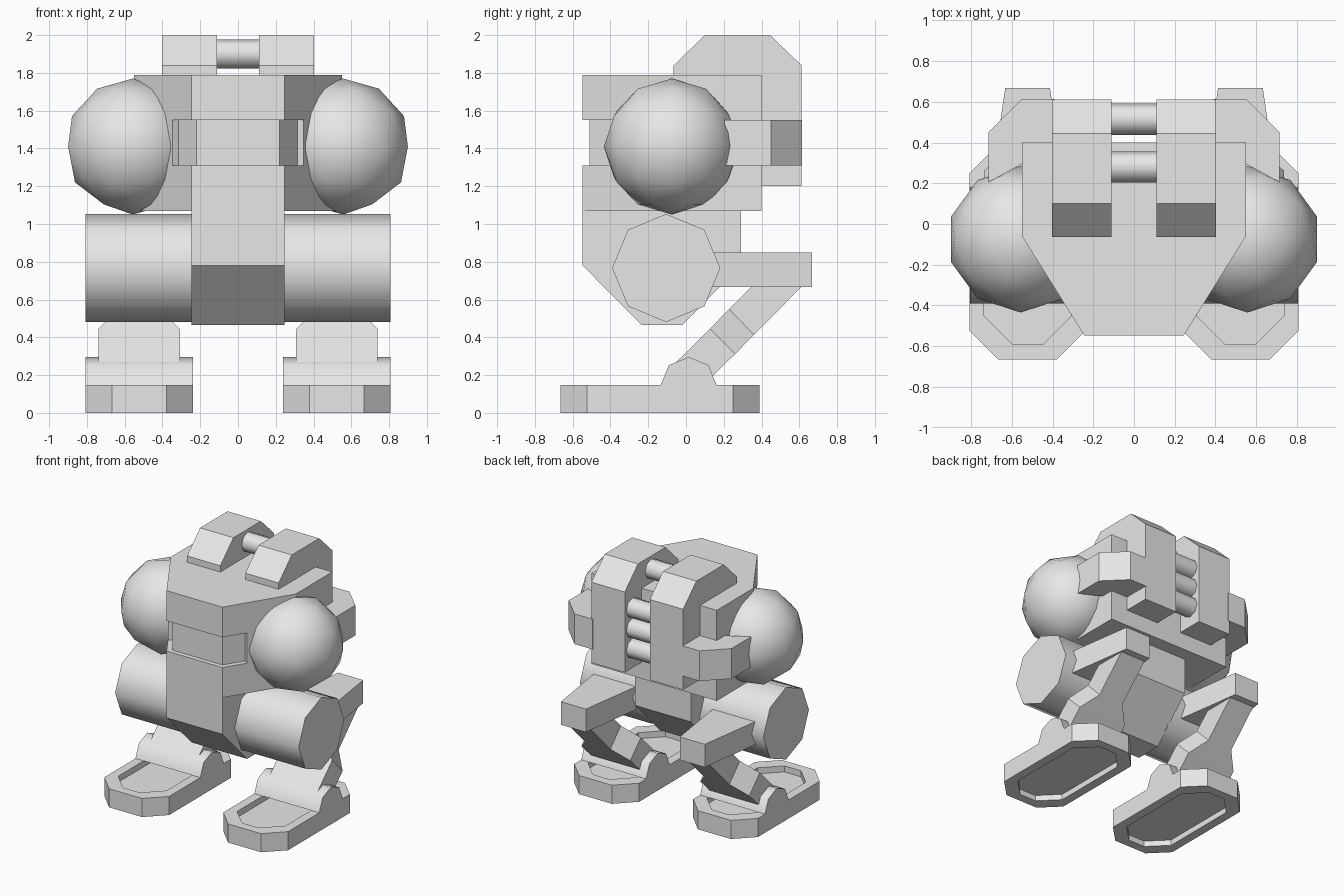
import bpy, bmesh, math
from mathutils import Matrix

if "Cube" in bpy.data.objects:
    bpy.data.objects.remove(bpy.data.objects["Cube"])

grey = bpy.data.materials.new("plain_grey")
grey.diffuse_color = (0.8, 0.8, 0.8, 1)
grey.use_nodes = True
grey.node_tree.nodes["Principled BSDF"].inputs["Base Color"].default_value = grey.diffuse_color
LEG_X = 0.523


def finish(name, bm, smooth=None, mirror=False):
    bmesh.ops.recalc_face_normals(bm, faces=bm.faces)
    me = bpy.data.meshes.new(name)
    bm.to_mesh(me)
    bm.free()
    me.materials.append(grey)
    if smooth:
        me.shade_smooth()
        me.set_sharp_from_angle(angle=math.radians(smooth))
    ob = bpy.data.objects.new(name, me)
    bpy.context.collection.objects.link(ob)
    if mirror:
        mod = ob.modifiers.new("mirror", 'MIRROR')
        mod.use_mirror_merge = False
    return ob


def loft(name, rings, **kw):
    """Skin a list of equal-length point rings and cap both ends."""
    bm = bmesh.new()
    vs = [[bm.verts.new(p) for p in r] for r in rings]
    n = len(vs[0])
    for a, b in zip(vs, vs[1:]):
        for i in range(n):
            j = (i + 1) % n
            bm.faces.new((a[i], a[j], b[j], b[i]))
    bm.faces.new(vs[0])
    bm.faces.new(vs[-1])
    return finish(name, bm, **kw)


def plan(name, pts, z0, z1, **kw):
    """Extrude an (x, y) outline upward."""
    return loft(name, [[(x, y, z) for x, y in pts] for z in (z0, z1)], **kw)


def side(name, pts, x0, x1, **kw):
    """Extrude a (y, z) outline across x."""
    return loft(name, [[(x, y, z) for y, z in pts] for x in (x0, x1)], **kw)


def octagon(cy, cz, r, count=8):
    return [(cy + r * math.cos(k * math.pi / 4), cz + r * math.sin(k * math.pi / 4))
            for k in range(count)]


# Torso with a visor groove wrapped round the front
torso = plan("torso", [(-.55, .4), (-.55, -.06), (-.245, -.547), (.245, -.547),
                       (.55, -.06), (.55, .4)], 1.07, 1.79)
cutter = plan("visor_cutter", [(-.22, -.51), (.22, -.51), (.315, -.365), (.6, -.54),
                               (.3, -.8), (-.3, -.8), (-.6, -.54), (-.315, -.365)], 1.31, 1.55)
cutter.hide_render = True
cutter.display_type = 'WIRE'
cut = torso.modifiers.new("visor_groove", 'BOOLEAN')
cut.operation = 'DIFFERENCE'
cut.solver = 'EXACT'
cut.object = cutter

# Pelvis block below the torso
side("pelvis", [(-.547, 1.07), (-.547, .78), (-.235, .465), (-.02, .465),
                (.29, .78), (.29, 1.07)], -.245, .245)

# Back packs, the rods between them and the hooked side arms
side("back_pack", [(-.065, 1.7), (-.065, 1.84), (.1, 2), (.445, 2), (.612, 1.84),
                   (.612, 1.2), (.38, 1.2), (.38, 1.7)], .11, .403, mirror=True)
for i, (y, z) in enumerate([(.28, 1.9), (.515, 1.36), (.515, 1.52), (.515, 1.68)]):
    side(f"pack_rod_{i + 1}", octagon(y, z, .077), -.115, .115, smooth=50)
plan("side_arm", [(.39, .615), (.55, .615), (.716, .45), (.716, .205),
                  (.55, .295), (.55, .38), (.39, .38)], 1.31, 1.55, mirror=True)

# Round shoulders
bm = bmesh.new()
bmesh.ops.create_icosphere(bm, subdivisions=2, radius=.36,
                           matrix=Matrix.Translation((.557, -.075, 1.41)))
finish("shoulder", bm, smooth=60, mirror=True)

# Thighs
side("thigh", octagon(-.105, .767, .286), .235, .807, smooth=50, mirror=True)

# Knee beams, tapering to the back
plan("knee_beam", [(LEG_X - .11, .668), (LEG_X + .11, .668),
                   (LEG_X + .2, .05), (LEG_X - .2, .05)], .667, .85, mirror=True)

# Shins, flaring toward the ankle: upper edge, lower edge, half width
sections = [((.348, .668), (.612, .668), .11), ((.228, .55), (.36, .413), .11),
            ((.127, .445), (.26, .312), .215), ((-.06, .26), (.105, .16), .215)]
loft("shin", [[(LEG_X - w, *u), (LEG_X + w, *u), (LEG_X + w, *l), (LEG_X - w, *l)]
              for u, l, w in sections], mirror=True)

# Ankles: half rounds lying across the feet
side("ankle", octagon(.014, .148, .148, 5), LEG_X - .285, LEG_X + .285,
     smooth=50, mirror=True)


# Feet with recessed tops and soles
def foot_ring(inset, z):
    w, f, b, c = .285 - inset, -.665 + inset, .39 - inset, .14
    pts = [(-w, f + c), (-w + c, f), (w - c, f), (w, f + c),
           (w, b - c), (w - c, b), (-w + c, b), (-w, b - c)]
    return [(LEG_X + x, y, z) for x, y in pts]


loft("foot", [foot_ring(i, z) for i, z in
              [(.072, .1), (.072, .148), (0, .148), (0, 0), (.072, 0), (.072, .045)]],
     mirror=True)
